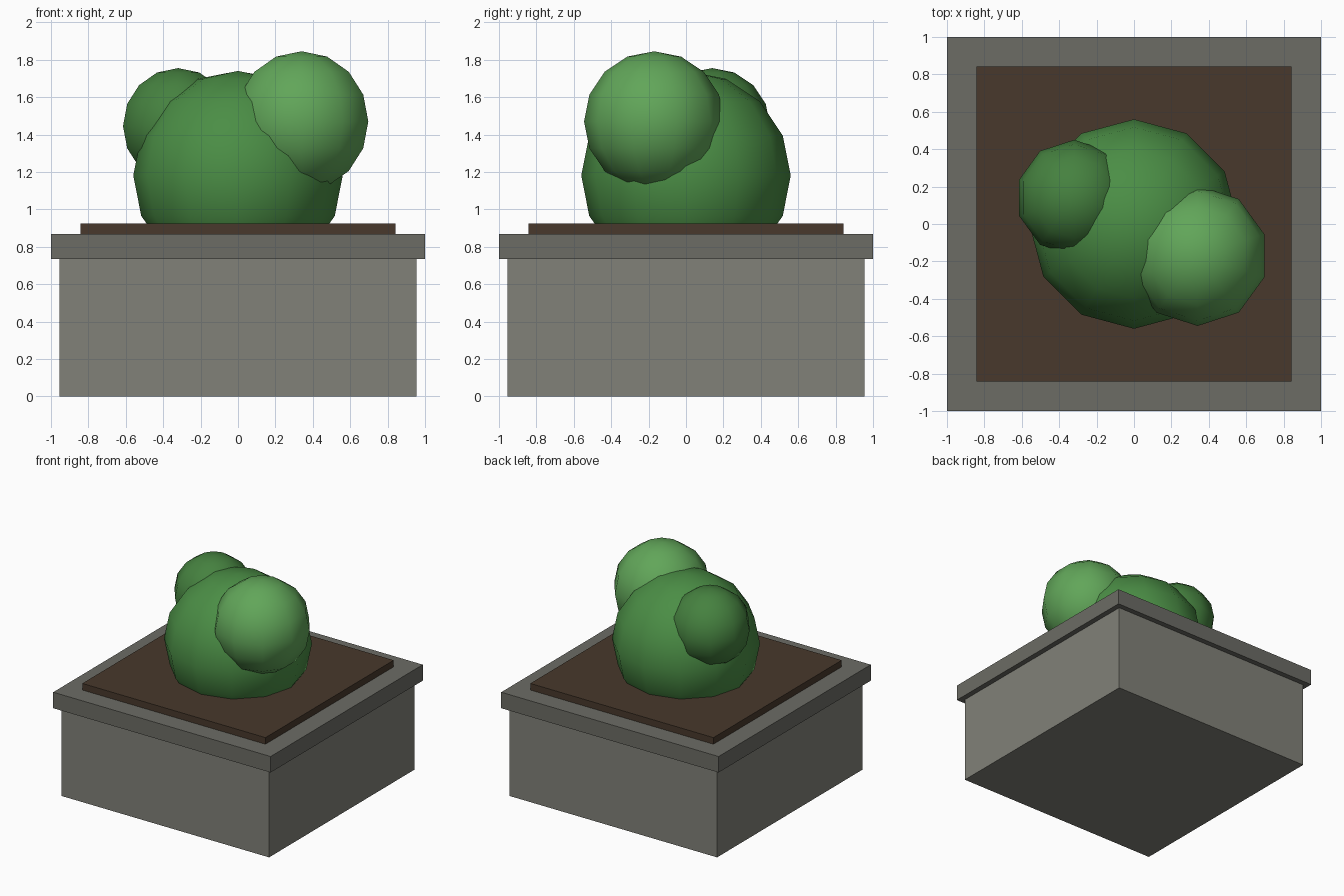
import bpy

if "Cube" in bpy.data.objects:
    bpy.data.objects.remove(bpy.data.objects["Cube"])


def material(name, rgb):
    mat = bpy.data.materials.new(name)
    mat.diffuse_color = (*rgb, 1.0)
    mat.use_nodes = True
    mat.node_tree.nodes["Principled BSDF"].inputs["Base Color"].default_value = mat.diffuse_color
    return mat


def box(name, width, z0, z1, mat):
    bpy.ops.mesh.primitive_cube_add(size=1, location=(0, 0, (z0 + z1) / 2))
    ob = bpy.context.object
    ob.name = name
    ob.scale = (width, width, z1 - z0)
    bpy.ops.object.transform_apply(location=False, rotation=False, scale=True)
    ob.data.materials.append(mat)


def foliage(name, centre, radius, segments, mat):
    # start angle puts a vertex on the x axis
    bpy.ops.mesh.primitive_uv_sphere_add(
        segments=segments, ring_count=8, radius=radius, location=centre)
    ob = bpy.context.object
    ob.name = name
    bpy.ops.object.shade_smooth()
    ob.data.materials.append(mat)


stone = material("stone", (0.22, 0.22, 0.19))
stone_dark = material("stone_rim", (0.15, 0.15, 0.13))
earth = material("earth", (0.065, 0.04, 0.025))
green = material("leaf_green", (0.07, 0.27, 0.06))
green_light = material("leaf_light", (0.12, 0.38, 0.10))
green_dark = material("leaf_dark", (0.06, 0.22, 0.05))

# Square planter with overhanging rim and soil
box("planter_body", 1.91, 0.0, 0.735, stone)
box("planter_rim", 2.0, 0.735, 0.868, stone_dark)
box("soil", 1.685, 0.868, 0.923, earth)

# Bush made of three overlapping balls
foliage("bush_main", (0, 0, 1.18), 0.56, 12, green)
foliage("bush_right", (0.34, -0.17, 1.47), 0.375, 10, green_light)
foliage("bush_left", (-0.32, 0.14, 1.445), 0.31, 10, green_dark)
